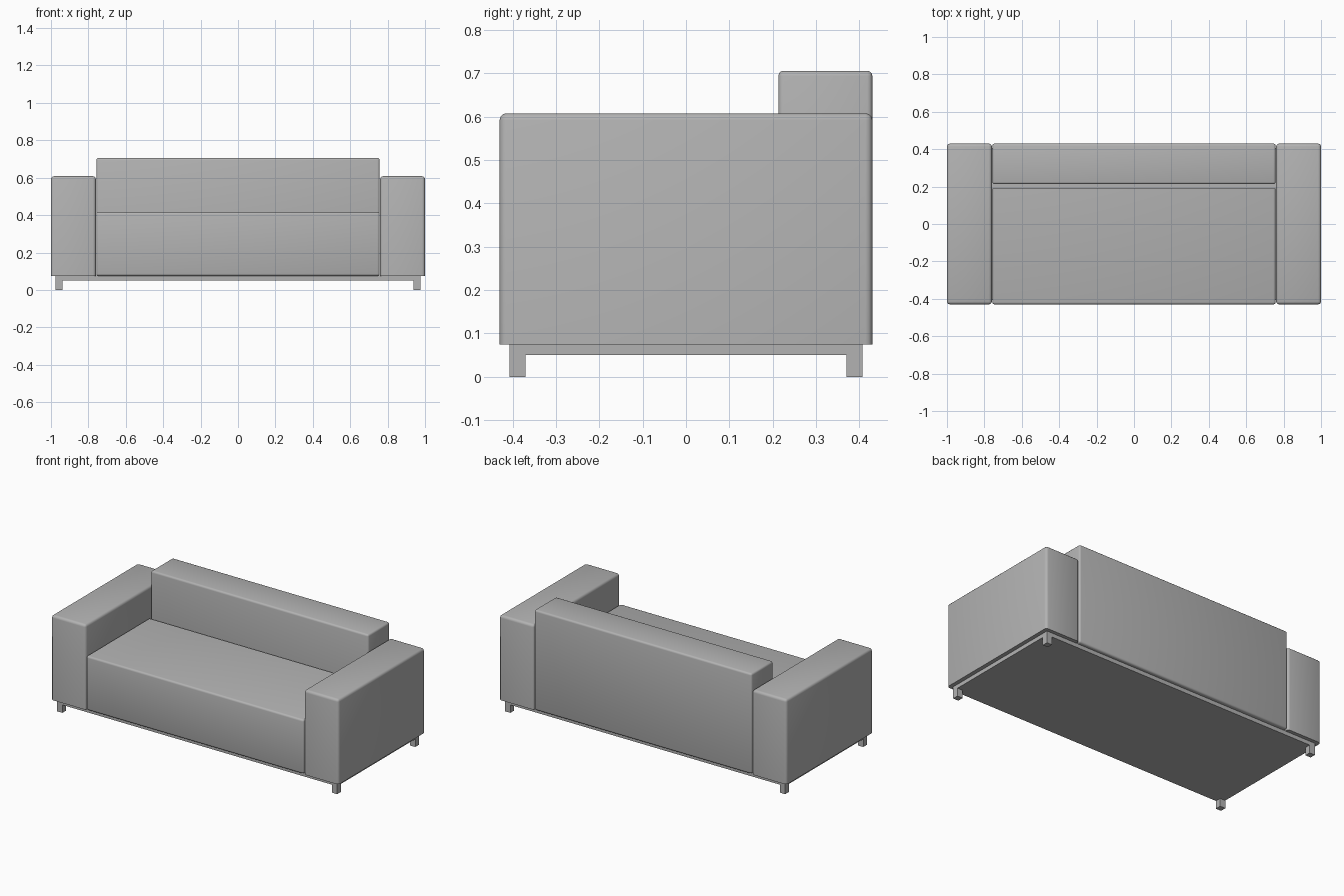
import bpy, bmesh, math
from mathutils import Vector

if "Cube" in bpy.data.objects:
    bpy.data.objects.remove(bpy.data.objects["Cube"])

fabric = bpy.data.materials.new("grey_fabric")
fabric.diffuse_color = (0.45, 0.45, 0.45, 1)
fabric.use_nodes = True
fabric.node_tree.nodes["Principled BSDF"].inputs["Base Color"].default_value = fabric.diffuse_color


def box(name, lo, hi, radius=0, keep_sharp=lambda m: False):
    """Box between two corners; edges are rounded unless keep_sharp(midpoint)."""
    lo, hi = Vector(lo), Vector(hi)
    bm = bmesh.new()
    bmesh.ops.create_cube(bm, size=1)
    for v in bm.verts:
        v.co = Vector(((lo[i] + hi[i]) / 2 + v.co[i] * (hi[i] - lo[i]) for i in range(3)))
    if radius:
        edges = [e for e in bm.edges
                 if not keep_sharp((e.verts[0].co + e.verts[1].co) / 2)]
        bmesh.ops.bevel(bm, geom=edges, offset=radius, segments=3,
                        profile=0.5, affect='EDGES', clamp_overlap=True)
    bmesh.ops.recalc_face_normals(bm, faces=bm.faces)
    mesh = bpy.data.meshes.new(name)
    bm.to_mesh(mesh)
    bm.free()
    mesh.materials.append(fabric)
    obj = bpy.data.objects.new(name, mesh)
    bpy.context.collection.objects.link(obj)
    if radius:
        bpy.ops.object.select_all(action='DESELECT')
        obj.select_set(True)
        bpy.context.view_layer.objects.active = obj
        bpy.ops.object.shade_smooth_by_angle(angle=math.radians(35))
    return obj


# Base slab
box("base", (-0.975, -0.407, 0.05), (0.975, 0.407, 0.076))

# Four square legs
for sx, side in ((-1, "left"), (1, "right")):
    for sy, end in ((-1, "front"), (1, "back")):
        xs = sorted((sx * 0.938, sx * 0.975))
        ys = sorted((sy * 0.37, sy * 0.407))
        box(f"{end}_{side}_leg", (xs[0], ys[0], 0), (xs[1], ys[1], 0.05))

# Armrests, rounded except around the bottom
for sx, side in ((-1, "left"), (1, "right")):
    xs = sorted((sx * 0.76, sx * 1.0))
    box(f"{side}_armrest", (xs[0], -0.43, 0.075), (xs[1], 0.43, 0.608), 0.016,
        lambda m: m.z < 0.08)

# Seat block, rounded except at the rear
box("seat", (-0.757, -0.43, 0.075), (0.757, 0.19, 0.416), 0.012,
    lambda m: m.y > 0.18)

# Backrest block
box("backrest", (-0.757, 0.213, 0.075), (0.757, 0.43, 0.706), 0.012)
